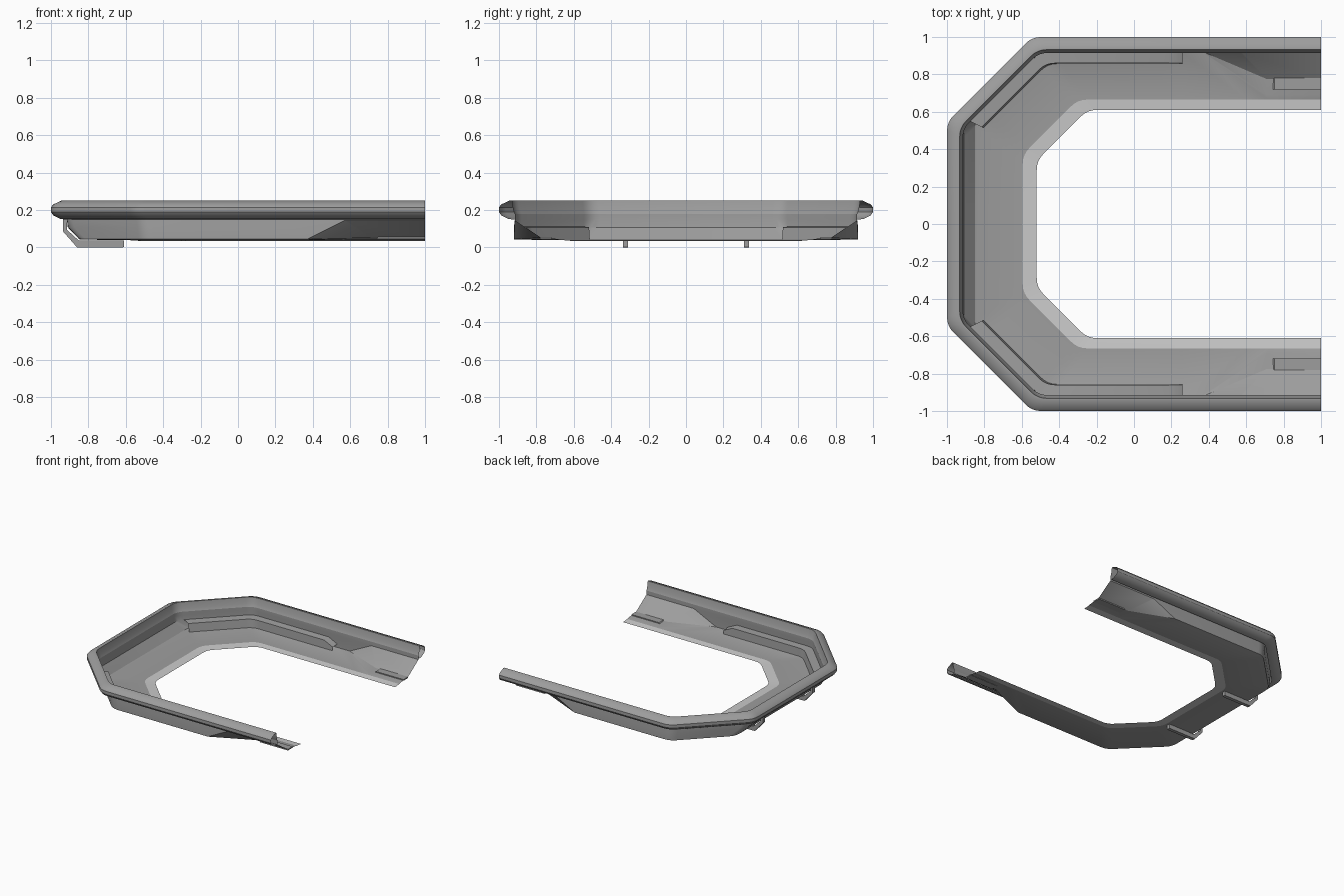
import bpy, bmesh
from mathutils import Vector

if "Cube" in bpy.data.objects:
    bpy.data.objects.remove(bpy.data.objects["Cube"])

# Rolled rim section: (inward offset, height), the same all the way round
RIM = [(.075, .15), (.05, .152), (.012, .172), (0, .19), (0, .215), (.012, .23),
       (.055, .25), (.068, .25), (.076, .2), (.085, .178)]
# Lower tray section: (offset on arm, on diagonal, on back, height)
TRAY = [(.085, .085, .085, .15), (.08, .085, .09, .108), (.08, .09, .15, .045),
        (.085, .10, .16, .042), (.335, .41, .405, .04)]
# Ledge on the inside of the wall, same layout
LEDGE = [(.082, .086, .09, .112), (.14, .15, .15, .108), (.143, .16, .16, .042)]
LEDGE_END = [(.26, .082, .074), (.26, .14, .07), (.26, .143, .042)]
# Narrow inner flange, same layout
FLANGE = [(.335, .41, .405, .04), (.39, .485, .48, .035)]
# Arm stations of the tray: (x, offset, height) per point
RIDGE_A = [(.57, .085, .155), (.57, .085, .145), (.37, .08, .045), (.37, .085, .043),
           (.6, .335, .04)]
RIDGE_B = [(.575, .085, .155), (.58, .085, .145), (.71, .225, .052), (.71, .31, .046),
           (.72, .335, .04)]
SILL_END = [(1, d, z) for _, d, z in RIDGE_B]


def grey(name, v):
    m = bpy.data.materials.new(name)
    m.diffuse_color = (v, v, v, 1)
    m.use_nodes = True
    m.node_tree.nodes["Principled BSDF"].inputs["Base Color"].default_value = m.diffuse_color
    return m


DARK = grey("dark_grey", .34)
PALE = grey("pale_grey", .7)


def fillet(corner, before, after, size=.05, steps=4):
    """Rounded corner between two path legs."""
    c = Vector(corner)
    a = c + (Vector(before) - c).normalized() * size
    b = c + (Vector(after) - c).normalized() * size
    ts = [i / steps for i in range(steps + 1)]
    return [a * (1 - t) ** 2 + c * 2 * t * (1 - t) + b * t * t for t in ts]


def strand(da, dd, db, z, arm):
    """One lengthwise line: back centre, two rounded corners, then arm stations."""
    k = 1.545 - dd * 2 ** .5
    back, front = (-1 + db, -1 + db + k), (1 - da - k, 1 - da)
    pts = [Vector((-1 + db, 0))]
    pts += fillet(back, (-1 + db, 0), front) + fillet(front, back, (1, 1 - da))
    return [(p.x, p.y, z) for p in pts] + [(x, 1 - d, h) for x, d, h in arm]


def make(name, bm, mat, smooth=False):
    me = bpy.data.meshes.new(name)
    bm.to_mesh(me)
    bm.free()
    me.materials.append(mat)
    obj = bpy.data.objects.new(name, me)
    bpy.context.collection.objects.link(obj)
    m = obj.modifiers.new("mirror_y", 'MIRROR')
    m.use_axis = (False, True, False)
    m.merge_threshold = .0005
    if smooth:
        bpy.ops.object.select_all(action='DESELECT')
        obj.select_set(True)
        bpy.context.view_layer.objects.active = obj
        bpy.ops.object.shade_smooth_by_angle(angle=.5)
    return obj


def loft(name, strands, mat):
    bm = bmesh.new()
    rows = [[bm.verts.new(p) for p in s] for s in strands]
    for r, s in zip(rows, rows[1:]):
        for i in range(len(r) - 1):
            bm.faces.new((r[i], s[i], s[i + 1], r[i + 1]))
    bmesh.ops.remove_doubles(bm, verts=bm.verts, dist=.0005)
    bm.normal_update()
    if sum(f.normal.z * f.calc_area() for f in bm.faces) < 0:
        bmesh.ops.reverse_faces(bm, faces=bm.faces)
    return make(name, bm, mat, True)


def extrude_xz(name, outline, y0, y1, mat):
    bm = bmesh.new()
    face = bm.faces.new([bm.verts.new((x, y0, z)) for x, z in outline])
    out = bmesh.ops.extrude_face_region(bm, geom=[face])
    vs = [g for g in out['geom'] if isinstance(g, bmesh.types.BMVert)]
    bmesh.ops.translate(bm, verts=vs, vec=(0, y1 - y0, 0))
    bmesh.ops.recalc_face_normals(bm, faces=bm.faces)
    return make(name, bm, mat)


# Rolled rim
loft("rim", [strand(d, d, d, z, [(x, d, z) for x in (.26, .57, 1)]) for d, z in RIM], DARK)

# Wall and floor with the diagonal ridge leading to the sloped sill
d0, z0 = RIM[-1]
lower = [strand(d0, d0, d0, z0, [(x, d0, z0) for x in (.26, .57, .575, 1)])]
for i, (da, dd, db, z) in enumerate(TRAY):
    lower.append(strand(da, dd, db, z, [(.26, da, z), RIDGE_A[i], RIDGE_B[i], SILL_END[i]]))
loft("tray", lower, DARK)

# Ledge along diagonal and arm, tapering to its end
loft("ledge", [strand(a, d, b, z, [(.18, a, z), e])[5:]
               for (a, d, b, z), e in zip(LEDGE, LEDGE_END)], DARK)

# Inner flange round the opening
loft("flange", [strand(a, d, b, z, [(1, a, z)]) for a, d, b, z in FLANGE], PALE)

# Small stepped plate near each open end
extrude_xz("sill_plate", [(.74, .046), (1, .046), (1, .056), (.75, .056)], .72, .78, DARK)

# Bracket strips under the back floor
extrude_xz("bracket", [(-.61, .002), (-.625, 0), (-.86, 0), (-.935, .085), (-.935, .15),
                       (-.915, .15), (-.915, .095), (-.85, .036), (-.61, .036)],
           .31, .338, DARK)
